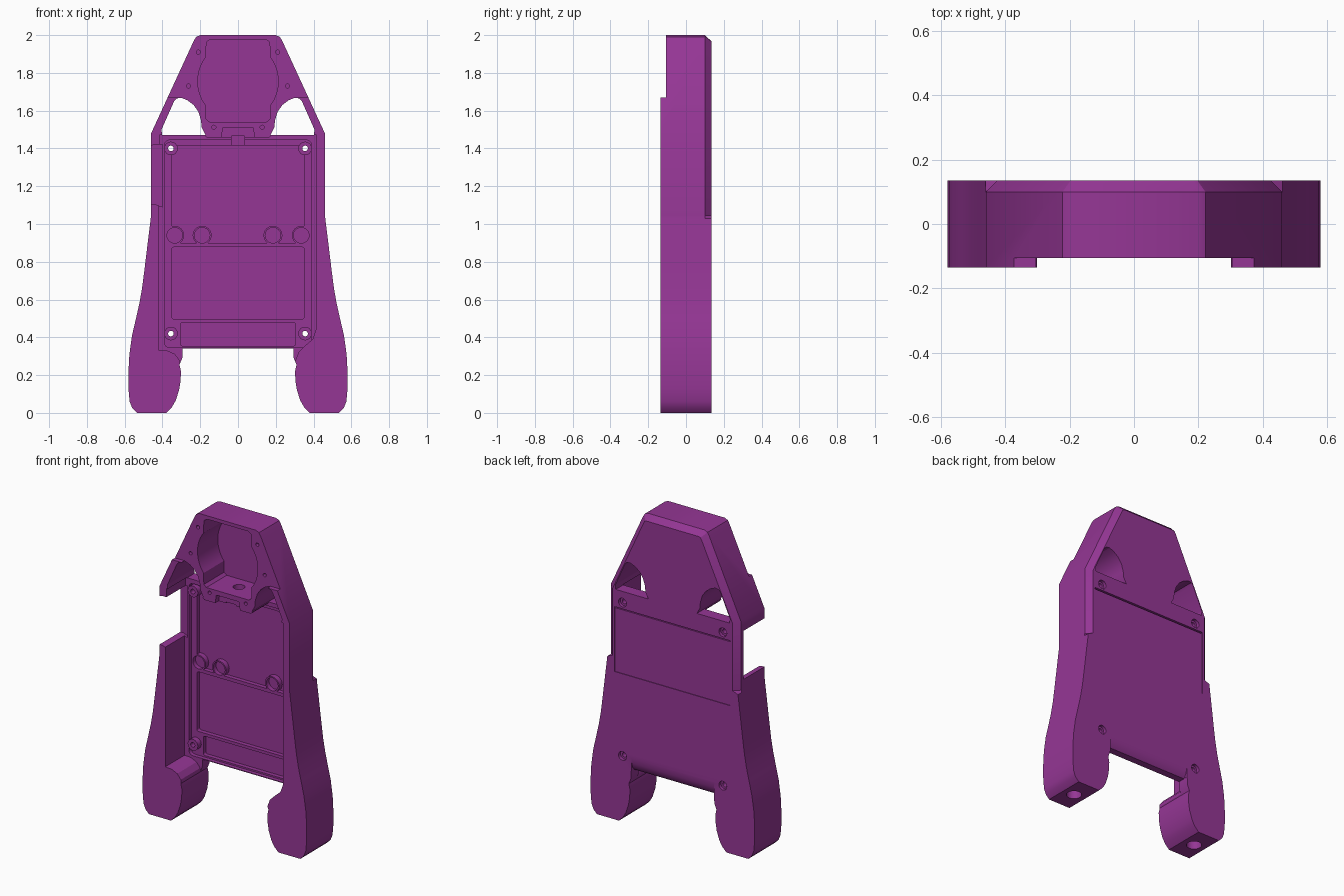
import bpy, bmesh, math

mat = bpy.data.materials.new("purple")
mat.diffuse_color = (0.30, 0.037, 0.30, 1)


def loft(name, rings):
    """Closed solid through rings of (x, y, z) points with equal counts."""
    bm = bmesh.new()
    vs = [[bm.verts.new(p) for p in r] for r in rings]
    n = len(vs[0])
    for a, b in zip(vs, vs[1:]):
        for i in range(n):
            j = (i + 1) % n
            bm.faces.new((a[i], a[j], b[j], b[i]))
    bm.faces.new(vs[0])
    bm.faces.new(vs[-1])
    bmesh.ops.recalc_face_normals(bm, faces=bm.faces)
    me = bpy.data.meshes.new(name)
    bm.to_mesh(me)
    bm.free()
    me.materials.append(mat)
    ob = bpy.data.objects.new(name, me)
    bpy.context.collection.objects.link(ob)
    return ob


def prism(pts, y0, y1, name="cutter"):
    return loft(name, [[(x, y, z) for x, z in pts] for y in (y0, y1)])


def rect(x0, x1, z0, z1):
    return [(x0, z0), (x1, z0), (x1, z1), (x0, z1)]


def rrect(x0, x1, z0, z1, r=0.03):
    pts = []
    for cx, cz, a0 in ((x1 - r, z0 + r, -90), (x1 - r, z1 - r, 0),
                       (x0 + r, z1 - r, 90), (x0 + r, z0 + r, 180)):
        pts += arc(cx, cz, r, a0, a0 + 90, 6)
    return pts


def arc(cx, cz, r, a0, a1, n):
    return [(cx + r * math.cos(math.radians(a0 + (a1 - a0) * i / n)),
             cz + r * math.sin(math.radians(a0 + (a1 - a0) * i / n))) for i in range(n + 1)]


def disc(x, z, r, n=24):
    return arc(x, z, r, 0, 360, n)[:-1]


def mirror(pts):
    return [(-x, z) for x, z in pts]


def boolean(ob, tool, op="DIFFERENCE"):
    m = ob.modifiers.new("bool", "BOOLEAN")
    m.operation, m.solver, m.object = op, "EXACT", tool
    bpy.context.view_layer.objects.active = ob
    bpy.ops.object.modifier_apply(modifier=m.name)
    bpy.data.objects.remove(tool)


# body silhouette: (x, z, back-edge x, back-edge z), right half from the crotch up
low = [(0.293, 0.34), (0.295, 0.29), (0.31, 0.255), (0.302, 0.22), (0.304, 0.17), (0.312, 0.12),
       (0.33, 0.065), (0.35, 0.03), (0.38, 0), (0.535, 0), (0.56, 0.025), (0.574, 0.06),
       (0.58, 0.13), (0.58, 0.22), (0.575, 0.31), (0.561, 0.41), (0.54, 0.5), (0.522, 0.58),
       (0.508, 0.66), (0.495, 0.76), (0.478, 0.9), (0.462, 1.03)]
half = [(x, z, x, z) for x, z in low]
half += [(0.46, 1.045, 0.425, 1.045), (0.46, 1.48, 0.425, 1.472),
         (0.235, 1.968, 0.207, 1.945), (0.222, 1.99, 0.197, 1.963), (0.2, 2.0, 0.182, 1.967)]
loop = half + [(-a, b, -c, d) for a, b, c, d in reversed(half)]
body = loft("body", [[(p[0], -0.135, p[1]) for p in loop],
                     [(p[0], 0.10, p[1]) for p in loop],
                     [(p[2], 0.135, p[3]) for p in loop]])

# front step of the head
boolean(body, prism([(-0.305, 1.3), (0.305, 1.3), (0.305, 1.67), (0.7, 1.67), (0.7, 2.1),
                     (-0.7, 2.1), (-0.7, 1.67), (-0.305, 1.67)], -0.3, -0.105))

# main pocket, deeper floor, then recessed panels
pocket = [(-0.42, 0.333), (-0.375, 0.33), (-0.335, 0.312), (-0.31, 0.28), (-0.303, 0.24),
          (-0.28, 0.24), (0.28, 0.24), (0.303, 0.24), (0.305, 0.28), (0.32, 0.32), (0.36, 0.36),
          (0.395, 0.39), (0.412, 0.44), (0.412, 1.475), (0.18, 1.475), (0.165, 1.457),
          (-0.165, 1.457), (-0.18, 1.475), (-0.412, 1.475), (-0.412, 1.1), (-0.42, 1.1)]
boolean(body, prism(pocket, -0.3, 0.06))
boolean(body, prism(rrect(-0.39, 0.39, 0.345, 1.445), -0.1, 0.085))
for shape in (rrect(-0.35, 0.35, 0.90, 1.415), rrect(-0.35, 0.35, 0.497, 0.878, 0.012),
              rrect(-0.305, 0.305, 0.355, 0.478, 0.012)):
    boolean(body, prism(shape, 0.0, 0.112))

# windows beside the head
window = [(0.402, 1.472), (0.405, 1.5), (0.338, 1.65), (0.325, 1.665), (0.30, 1.668),
          (0.268, 1.655), (0.235, 1.63), (0.21, 1.595), (0.196, 1.55), (0.192, 1.51), (0.172, 1.472)]
for w in (window, mirror(window)):
    boolean(body, prism(w, -0.3, 0.3))

# head cavity with round bulges, and the notch in the chin
right = [(0.15, 1.54), (0.168, 1.555), (0.17, 1.60)] + arc(0, 1.755, 0.213, -37, 37, 14) \
    + [(0.17, 1.93), (0.165, 1.965), (0.145, 1.978)]
boolean(body, prism(right + mirror(right)[::-1], -0.3, 0.1))
boolean(body, prism([(-0.09, 1.44), (0.09, 1.44), (0.08, 1.51), (-0.08, 1.51)], -0.3, -0.07))
boolean(body, prism(rect(-0.035, 0.035, 1.40, 1.465), -0.1, 0.095))

# cable hole through the chin
boolean(body, loft("cutter", [[(x, y, z) for x, y in disc(0, 0.01, 0.035)] for z in (1.45, 1.56)]))

# cable gap in the left wall
boolean(body, prism([(-0.6, 1.105), (-0.44, 1.105), (-0.40, 1.09), (-0.40, 1.42), (-0.44, 1.42),
                     (-0.6, 1.38)], -0.3, 0.075))

# corner bosses and round cups on the floor
corners = [(s * 0.355, z) for s in (-1, 1) for z in (0.42, 1.40)]
for x, z in corners:
    boolean(body, prism(disc(x, z, 0.036), 0.05, 0.125), "UNION")
for x in (-0.335, -0.19, 0.185, 0.335):
    boolean(body, prism(disc(x, 0.94, 0.05), 0.08, 0.125), "UNION")
    boolean(body, prism(disc(x, 0.94, 0.041), 0.0, 0.108))

# screw holes through the corners with counterbores at the back
for x, z in corners:
    boolean(body, prism(disc(x, z, 0.015, 16), -0.1, 0.2))
    boolean(body, prism(disc(x, z, 0.028), 0.115, 0.2))

# small screw holes around the head
for x, z in ((0.21, 1.91), (0.262, 1.73), (0.128, 1.512)):
    for s in (-1, 1):
        boolean(body, prism(disc(s * x, z, 0.011, 12), -0.2, -0.04))

# back cover panel and the slit above it
boolean(body, prism(rect(-0.41, 0.41, 0.945, 1.36), 0.131, 0.2))
boolean(body, prism(rect(-0.41, 0.41, 1.352, 1.36), 0.12, 0.2))

# rounded lower back edge between the legs
edge = [(0.2, 0.30), (0.2, 0.43), (0.136, 0.43), (0.131, 0.39), (0.122, 0.36), (0.105, 0.339), (0.1, 0.30)]
boolean(body, loft("cutter", [[(x, y, z) for y, z in edge] for x in (-0.292, 0.292)]))

# sockets under the feet
for s in (-1, 1):
    boolean(body, loft("cutter", [[(x, y, z) for x, y in disc(s * 0.458, 0.0, 0.045)] for z in (-0.1, 0.1)]))

bpy.ops.object.select_all(action="DESELECT")
body.select_set(True)
bpy.context.view_layer.objects.active = body
bpy.ops.object.shade_smooth_by_angle(angle=math.radians(25))
